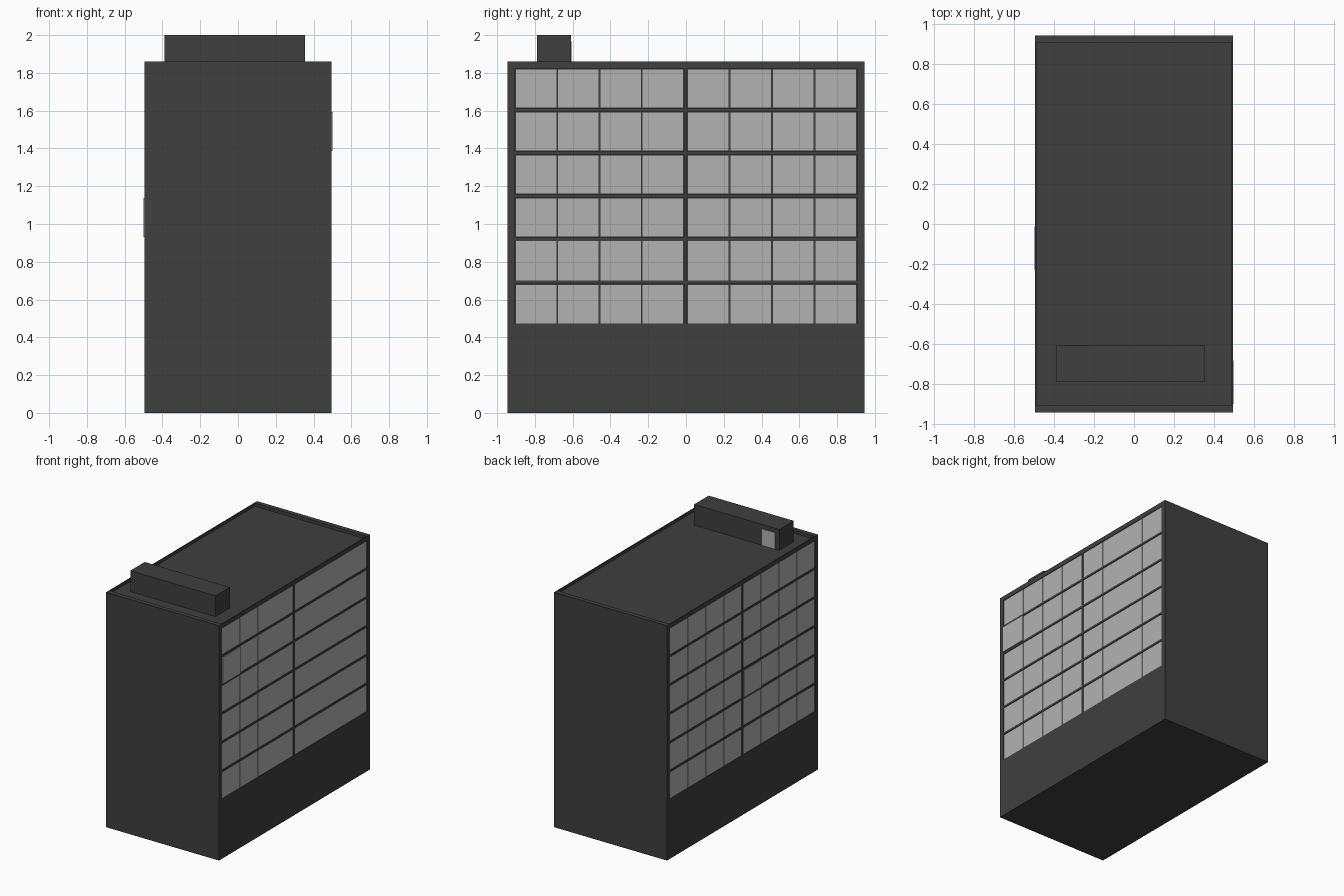
import bpy, bmesh
from mathutils import Vector

if "Cube" in bpy.data.objects:
    bpy.data.objects.remove(bpy.data.objects["Cube"])

W, D, H, ROOF = 0.495, 0.945, 1.86, 1.835      # half width, half depth, wall top, roof deck
BAYS = [(-0.905, -0.01), (0.005, 0.905)]       # window bays along y
ROWS = [(0.472 + i * 0.228, 0.683 + i * 0.228) for i in range(6)]
RECESS, GAP = 0.012, 0.002


def material(name, v):
    m = bpy.data.materials.new(name)
    m.diffuse_color = (v, v, v, 1)
    m.use_nodes = True
    m.node_tree.nodes["Principled BSDF"].inputs["Base Color"].default_value = m.diffuse_color
    return m


DARK = material("dark_cladding", 0.05)
GLASS = material("pale_glass", 0.45)


def add_box(bm, lo, hi):
    verts = bmesh.ops.create_cube(bm, size=1)["verts"]
    lo, hi = Vector(lo), Vector(hi)
    for v in verts:
        v.co = (lo + hi) / 2 + v.co * (hi - lo)


def make(name, bm, mat):
    bmesh.ops.recalc_face_normals(bm, faces=bm.faces)
    me = bpy.data.meshes.new(name)
    bm.to_mesh(me)
    bm.free()
    ob = bpy.data.objects.new(name, me)
    me.materials.append(mat)
    bpy.context.collection.objects.link(ob)
    return ob


def x_span(side, a, b):
    return (a, b) if side > 0 else (-b, -a)


# Main block with a sunken roof deck behind a parapet
bm = bmesh.new()
add_box(bm, (-W, -D, 0), (W, D, H))
bm.normal_update()
top = max(bm.faces, key=lambda f: f.calc_center_median().z)
for margin, z in (((0.006, 0.036), H), ((0.006, 0.036), ROOF)):
    top = bmesh.ops.extrude_discrete_faces(bm, faces=[top])["faces"][0]
    for v in top.verts:
        v.co.x = (W - margin[0]) * (1 if v.co.x > 0 else -1)
        v.co.y = (D - margin[1]) * (1 if v.co.y > 0 else -1)
        v.co.z = z
body = make("building_block", bm, DARK)

# Shallow recesses for the window bays on both long sides
bm = bmesh.new()
for side in (1, -1):
    x0, x1 = x_span(side, W - RECESS, W + 0.05)
    for z0, z1 in ROWS:
        for y0, y1 in BAYS:
            add_box(bm, (x0, y0, z0), (x1, y1, z1))
cutter = make("bay_cutter", bm, DARK)
cutter.hide_render = True
cutter.hide_viewport = True
cutter.display_type = 'WIRE'
mod = body.modifiers.new("window_recesses", 'BOOLEAN')
mod.operation = 'DIFFERENCE'
mod.solver = 'EXACT'
mod.object = cutter

# Window panes, four per bay, with one pane ajar on each side
AJAR = {(1, 4, 0, 0), (-1, 2, 0, 3)}
for side, label in ((1, "right"), (-1, "left")):
    bm = bmesh.new()
    for r, (z0, z1) in enumerate(ROWS):
        for b, (y0, y1) in enumerate(BAYS):
            step = (y1 - y0) / 4
            for c in range(4):
                face = 0.4995 if (side, r, b, c) in AJAR else W - 0.003
                x0, x1 = x_span(side, W - RECESS - 0.002, face)
                add_box(bm, (x0, y0 + c * step + GAP, z0 + GAP),
                        (x1, y0 + (c + 1) * step - GAP, z1 - GAP))
    make("window_panes_" + label, bm, GLASS)

# Rooftop stair house and its door
bm = bmesh.new()
add_box(bm, (-0.39, -0.79, ROOF - 0.002), (0.355, -0.61, 2.0))
make("stair_house", bm, DARK)
bm = bmesh.new()
add_box(bm, (-0.355, -0.615, ROOF), (-0.24, -0.607, 1.965))
make("roof_door", bm, GLASS)
